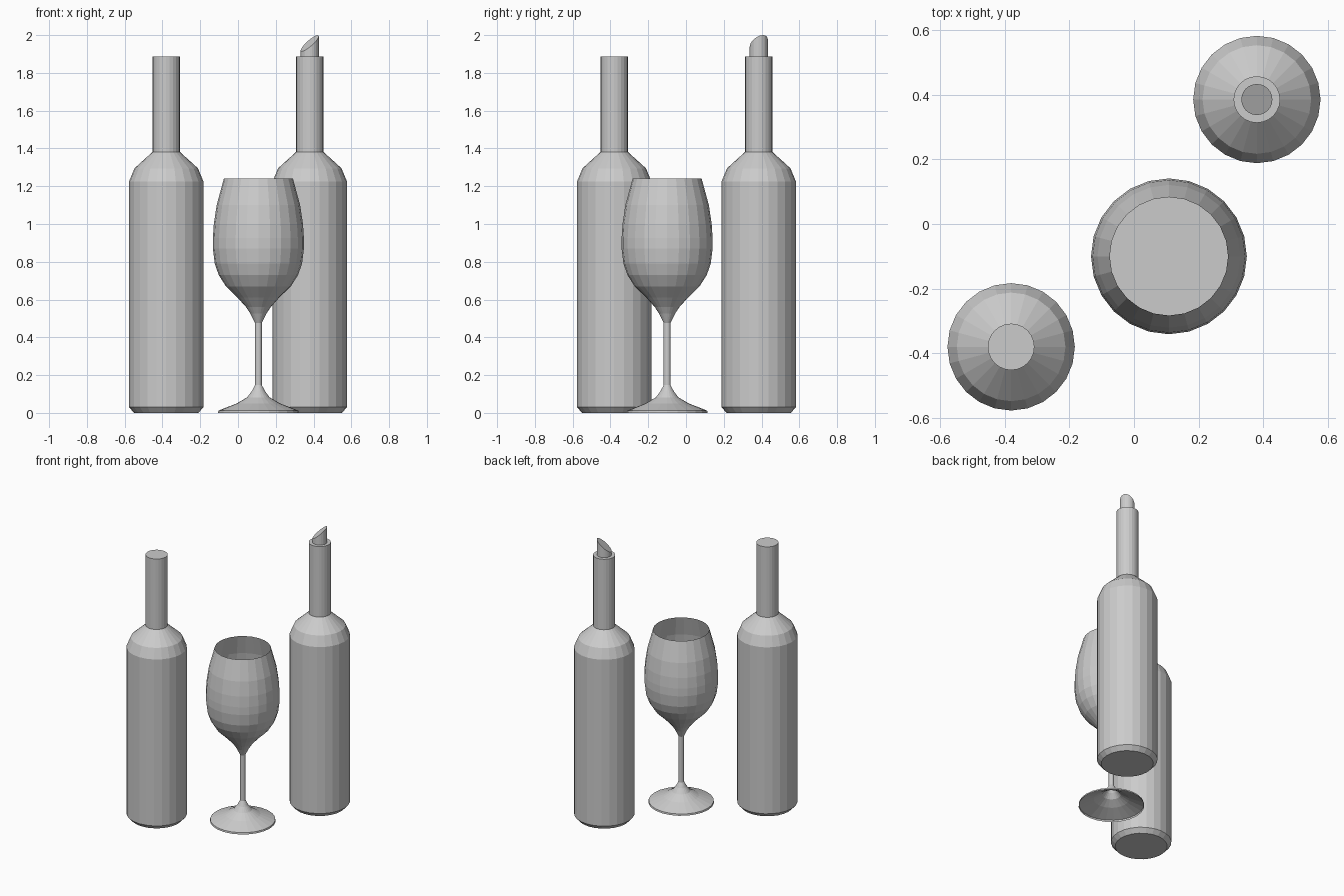
import bpy, bmesh, math

cube = bpy.data.objects.get("Cube")
if cube:
    bpy.data.objects.remove(cube, do_unlink=True)

SIDES = 24

grey = bpy.data.materials.new("plain_grey")
grey.use_nodes = True
colour = (0.6, 0.6, 0.6, 1)
grey.diffuse_color = colour
grey.node_tree.nodes["Principled BSDF"].inputs["Base Color"].default_value = colour


def lathe(name, profile, centre, cap_bottom=True, cap_top=True, shape_top=None):
    """Spin (radius, z) points, listed from the bottom up, round a vertical axis."""
    bm = bmesh.new()
    rings = []
    for r, z in profile:
        ring = []
        for i in range(SIDES):
            a = math.tau * i / SIDES
            ring.append(bm.verts.new((r * math.cos(a), r * math.sin(a), z)))
        rings.append(ring)
    for low, high in zip(rings, rings[1:]):
        for i in range(SIDES):
            j = (i + 1) % SIDES
            bm.faces.new((low[i], low[j], high[j], high[i]))
    if cap_bottom:
        bm.faces.new(rings[0][::-1])
    if cap_top:
        bm.faces.new(rings[-1])
    if shape_top:
        for v in rings[-1]:
            v.co.z += shape_top(v.co.x, v.co.y)
    mesh = bpy.data.meshes.new(name)
    bm.to_mesh(mesh)
    bm.free()
    mesh.materials.append(grey)
    obj = bpy.data.objects.new(name, mesh)
    obj.location = (centre[0], centre[1], 0)
    bpy.context.collection.objects.link(obj)
    return obj


# Two matching bottles
bottle = [(0.17, 0), (0.197, 0.03), (0.197, 1.225), (0.168, 1.295),
          (0.072, 1.382), (0.072, 1.888)]
lathe("right_bottle", bottle, (-0.38, -0.38))
lathe("left_bottle", bottle, (0.38, 0.385))

# Pourer with a slanted cut
lathe("pourer", [(0.048, 1.888), (0.048, 1.957)], (0.38, 0.385),
      cap_bottom=False, shape_top=lambda x, y: 0.79 * x + 0.42 * y)

# Thin-walled glass: foot, stem and bowl, open above and below
glass = (0.108, -0.1)
lathe("wine_glass",
      [(0.214, 0), (0.212, 0.012), (0.115, 0.05), (0.06, 0.082), (0.035, 0.115),
       (0.018, 0.148), (0.018, 0.476), (0.042, 0.525), (0.065, 0.56),
       (0.11, 0.61), (0.172, 0.67), (0.21, 0.73), (0.231, 0.79), (0.241, 0.87),
       (0.241, 0.925), (0.236, 1.0), (0.221, 1.1), (0.183, 1.24)],
      glass, cap_bottom=False, cap_top=False)

# Drink surface inside the bowl
lathe("drink", [(0.23, 0.79), (0.24, 0.87)], glass, cap_bottom=False)
